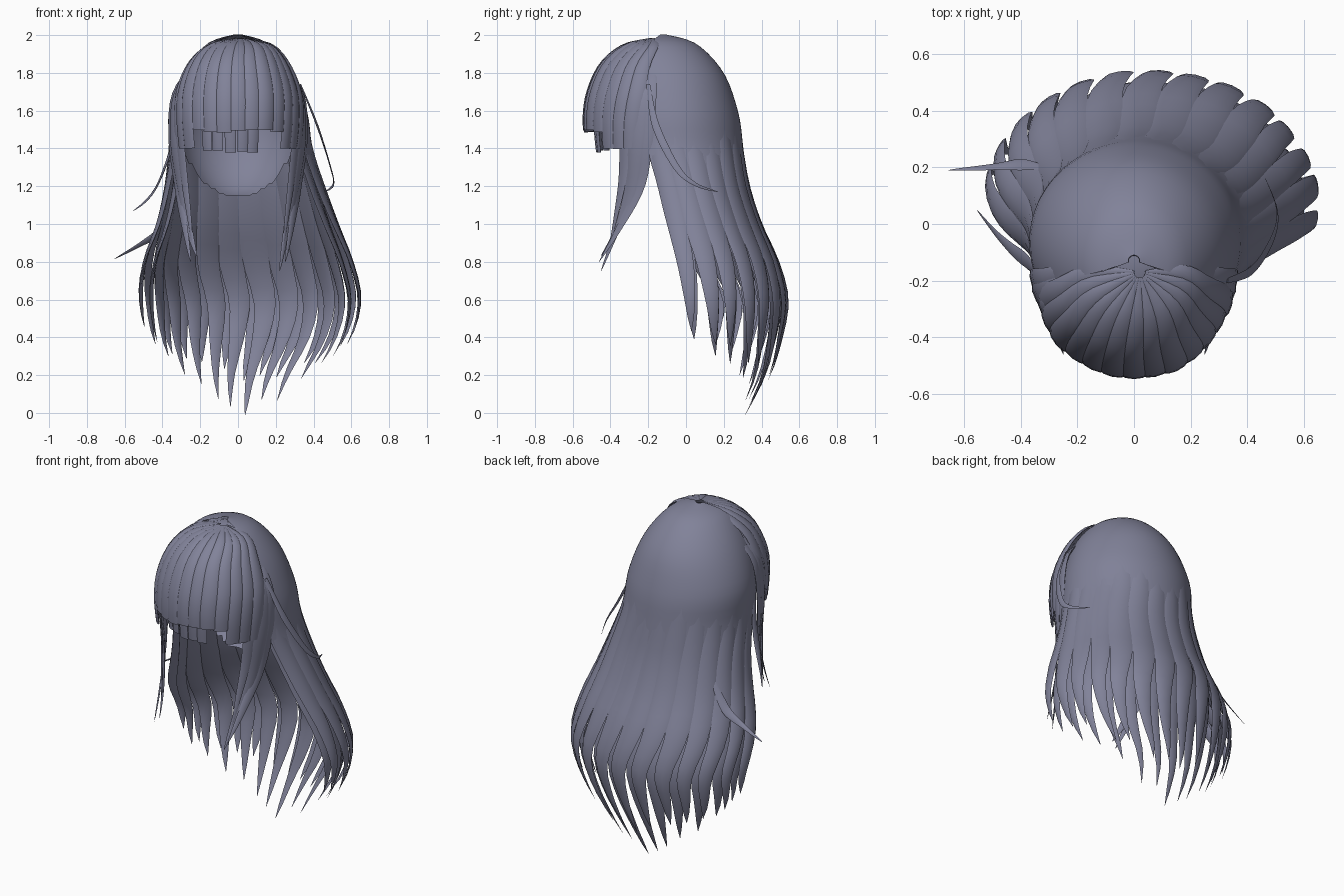
import bpy, bmesh, math, random
from mathutils import Vector

random.seed(4)
cube = bpy.data.objects.get("Cube")
if cube:
    bpy.data.objects.remove(cube)

hair_mat = bpy.data.materials.new("slate_violet_hair")
hair_mat.use_nodes = True
COLOUR = (0.22, 0.225, 0.32, 1)
hair_mat.diffuse_color = COLOUR
hair_mat.node_tree.nodes["Principled BSDF"].inputs["Base Color"].default_value = COLOUR

# Contours: z, centre x, centre y, radius x, radius y, start angle, end angle
BACK = [
    (2.00, 0, -.13, .02, .02, -15, 195),
    (1.95, 0, -.13, .16, .18, -15, 195),
    (1.80, 0, -.10, .28, .29, -18, 198),
    (1.60, 0, -.07, .355, .335, -25, 205),
    (1.40, .015, -.05, .375, .35, -25, 203),
    (1.20, .035, -.01, .42, .345, -23, 197),
    (1.00, .05, .02, .48, .38, -18, 192),
    (.80, .055, .05, .555, .44, -14, 184),
    (.60, .06, .07, .595, .47, -12, 174),
    (.40, .055, .07, .555, .44, -10, 175),
    (.20, .04, .06, .45, .39, -5, 177),
    (.00, .03, .05, .34, .29, -3, 178)]
FRINGE = [
    (1.985, .02, -.17, .02, .02, 165, 375),
    (1.95, .01, -.18, .17, .155, 168, 372),
    (1.85, 0, -.20, .27, .255, 178, 362),
    (1.70, 0, -.20, .335, .325, 184, 356),
    (1.55, 0, -.20, .35, .345, 188, 352),
    (1.40, 0, -.20, .34, .33, 190, 350)]


def spline(rows, t):
    """Smooth interpolation through equally spaced rows."""
    i = max(0, min(int(t), len(rows) - 2))
    f = t - i
    a, b, c, d = (rows[max(0, min(i + k, len(rows) - 1))] for k in (-1, 0, 1, 2))
    return [q + f / 2 * (r - p + f * (2 * p - 5 * q + 4 * r - s + f * (3 * (q - r) + s - p)))
            for p, q, r, s in zip(a, b, c, d)]


def surface(rows, u, t, scale):
    z, cx, cy, rx, ry, a0, a1 = spline(rows, t)
    a = math.radians(a0 + (a1 - a0) * u)
    return Vector((cx + scale * rx * math.cos(a), cy + scale * ry * math.sin(a),
                   z - (1 - scale) * .15))


def skin(bm, rings):
    """Join closed rings into a capped lock."""
    loops = [[bm.verts.new(p) for p in ring] for ring in rings]
    n = len(loops[0])
    for a, b in zip(loops, loops[1:]):
        for j in range(n):
            bm.faces.new((a[j], a[(j + 1) % n], b[(j + 1) % n], b[j]))
    bm.faces.new(loops[0])
    bm.faces.new(loops[-1])


def surface_lock(bm, rows, u, width, end, scale, split=None, lean=0, steps=26):
    """A lens-section lock that follows the hair contours, pointed if split is set."""
    rings = []
    for i in range(steps + 1):
        t = end * (i / steps)
        taper, uc = 1, u
        if split is not None and t > split:
            s = min(1, (t - split) / (end - split))
            taper = max(.015, (1 - s) ** .6)
            uc += lean * s * s
        w = width * taper
        d = .02
        across = surface(rows, uc + d, t, scale) - surface(rows, uc - d, t, scale)
        along = surface(rows, uc, t + d, scale) - surface(rows, uc, max(0, t - d), scale)
        normal = along.cross(across).normalized()
        h = min(.009, .2 * w * across.length / (2 * d))
        rings.append([surface(rows, uc + w * math.cos(k * math.pi / 4), t, scale)
                      + normal * h * math.sin(k * math.pi / 4) for k in range(8)])
    skin(bm, rings)


def free_lock(bm, path, width, steps=24, root=.5):
    """A loose lock along a path, flat against the head, tapering to a point."""
    rings = []
    last = len(path) - 1
    for i in range(steps + 1):
        s = i / steps
        p = Vector(spline(path, s * last))
        tangent = (Vector(spline(path, min(last, s * last + .05)))
                   - Vector(spline(path, max(0, s * last - .05)))).normalized()
        out = Vector((p.x, p.y + .1, .05))
        side = tangent.cross(out).normalized()
        normal = side.cross(tangent).normalized()
        w = width * max(.02, min(1, root + 2 * s) * min(1, 1.6 * (1 - s)) ** .8)
        rings.append([p + side * w * math.cos(k * math.pi / 4)
                      + normal * w * .2 * math.sin(k * math.pi / 4) for k in range(8)])
    skin(bm, rings)


def finish(name, bm):
    bmesh.ops.recalc_face_normals(bm, faces=bm.faces)
    mesh = bpy.data.meshes.new(name)
    bm.to_mesh(mesh)
    bm.free()
    mesh.materials.append(hair_mat)
    obj = bpy.data.objects.new(name, mesh)
    bpy.context.collection.objects.link(obj)
    bpy.ops.object.select_all(action='DESELECT')
    obj.select_set(True)
    bpy.context.view_layer.objects.active = obj
    bpy.ops.object.shade_smooth_by_angle(angle=math.radians(50))


# Long back and side locks, in two layers
for name, count, scale, low, rise in (("outer_back_locks", 14, 1, .13, .32),
                                      ("inner_back_locks", 13, .91, .0, .42)):
    bm = bmesh.new()
    for i in range(count):
        u = (i + .5) / count
        tip = low + rise * abs(2 * u - 1) ** 1.4 + random.uniform(0, .07)
        end = 1 + (2 - tip) / .2
        surface_lock(bm, BACK, u, .58 / count, end, scale + random.uniform(-.012, .0),
                     split=random.uniform(5.3, 6.3), lean=random.uniform(-.012, .012))
    finish(name, bm)

# Smooth upper sheet that sinks under the locks where they part
bm = bmesh.new()
COLS, ROWS = 48, 24
grid = [[bm.verts.new(surface(BACK, i / COLS, 5.6 * j / ROWS,
                              1.025 - .05 * max(0, j / ROWS - .6) / .4))
         for i in range(COLS + 1)] for j in range(ROWS + 1)]
for a, b in zip(grid, grid[1:]):
    for i in range(COLS):
        bm.faces.new((a[i], b[i], b[i + 1], a[i + 1]))
finish("back_sheet", bm)

# Blunt fringe, longer at both temples
bm = bmesh.new()
for i in range(13):
    u = (i + .5) / 13
    end = 4.33 if .22 < u < .78 else 5
    surface_lock(bm, FRINGE, u, .58 / 13, end + random.uniform(-.04, .04),
                 .985 + random.uniform(-.015, .015), steps=16)
finish("outer_fringe", bm)

# Longer strands tucked behind the middle of the fringe
bm = bmesh.new()
for u in (.28, .36, .45, .53, .6):
    surface_lock(bm, FRINGE, u, .038, 4.88 + random.uniform(-.06, .06), .82, steps=16)
finish("inner_fringe", bm)

# Face-framing locks, mirrored
bm = bmesh.new()
for side in (1, -1):
    drop = .05 if side > 0 else -.03
    free_lock(bm, [(side * x, y, z) for x, y, z in (
        (.2, -.2, 1.87), (.315, -.25, 1.7), (.335, -.27, 1.45), (.295, -.3, 1.17),
        (.255, -.37, .96), (.22, -.45, .8 - drop))], .055)
    free_lock(bm, [(side * x, y, z) for x, y, z in (
        (.2, -.17, 1.87), (.33, -.2, 1.7), (.35, -.22, 1.45), (.32, -.25, 1.2),
        (.28, -.36, .97), (.25, -.46, .8))], .05)
    free_lock(bm, [(side * x, y, z) for x, y, z in (
        (.21, -.24, 1.85), (.305, -.3, 1.7), (.31, -.32, 1.5), (.285, -.335, 1.25),
        (.26, -.37, 1.05), (.24, -.405, .88))], .04)
finish("face_framing_locks", bm)

# Loose flyaway strands
bm = bmesh.new()
free_lock(bm, [(.33, -.2, 1.74), (.42, -.16, 1.52), (.49, -.05, 1.3),
               (.505, .05, 1.21), (.46, .17, 1.17)], .02)
free_lock(bm, [(-.33, -.2, 1.5), (-.37, -.14, 1.35), (-.43, -.09, 1.2),
               (-.49, -.03, 1.12), (-.555, .05, 1.07)], .028)
free_lock(bm, [(-.33, .2, 1.1), (-.42, .21, .96), (-.52, .2, .89), (-.655, .19, .815)], .025)
finish("flyaway_strands", bm)

# Scalp shell, open at the face
bm = bmesh.new()
bmesh.ops.create_uvsphere(bm, u_segments=40, v_segments=28, radius=1)
for v in bm.verts:
    v.co = Vector((v.co.x * .325, v.co.y * .34 - .11, max(1.15, v.co.z * .43 + 1.55)))
front = [f for f in bm.faces if f.calc_center_median().y < .0
         and f.calc_center_median().z < 1.58]
bmesh.ops.delete(bm, geom=front, context='FACES')
finish("scalp", bm)
